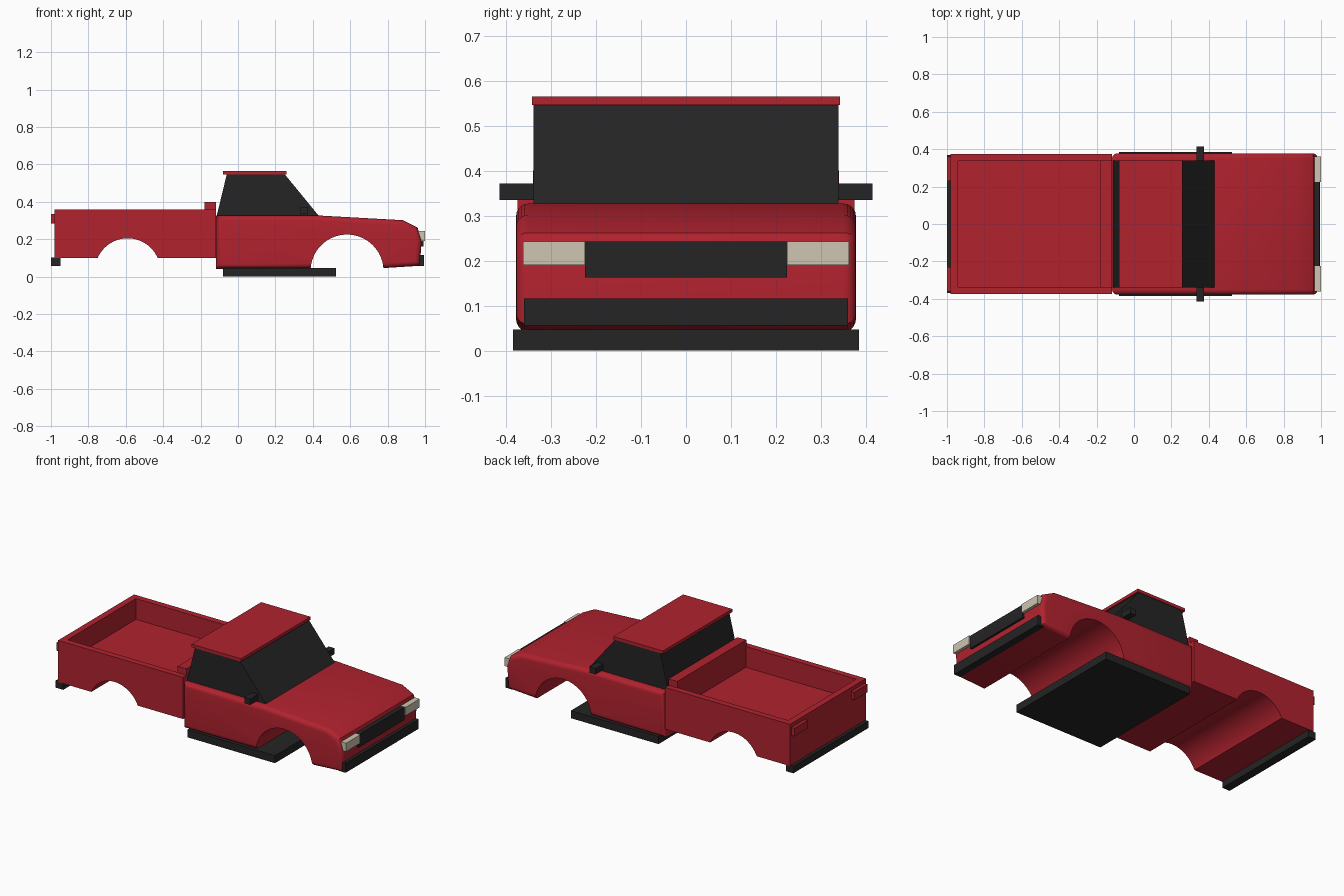
import bpy, bmesh, math

if "Cube" in bpy.data.objects:
    bpy.data.objects.remove(bpy.data.objects["Cube"])


def material(name, rgb):
    m = bpy.data.materials.new(name)
    m.diffuse_color = (*rgb, 1)
    m.use_nodes = True
    m.node_tree.nodes["Principled BSDF"].inputs["Base Color"].default_value = m.diffuse_color
    return m


RED = material("red paint", (0.44, 0.016, 0.028))
DARK = material("dark trim", (0.018, 0.018, 0.018))
CREAM = material("headlight cream", (0.62, 0.56, 0.44))


def finish(name, bm, mat):
    bmesh.ops.recalc_face_normals(bm, faces=bm.faces)
    me = bpy.data.meshes.new(name)
    bm.to_mesh(me)
    bm.free()
    ob = bpy.data.objects.new(name, me)
    bpy.context.collection.objects.link(ob)
    me.materials.append(mat)
    return ob


def prism(name, profile, half, mat, bevel=0):
    """Extrude an x-z profile across the width, optionally rounding both side outlines."""
    bm = bmesh.new()
    near = bm.faces.new([bm.verts.new((x, -half, z)) for x, z in profile])
    ext = bmesh.ops.extrude_face_region(bm, geom=[near], use_keep_orig=True)
    new = [v for v in ext["geom"] if isinstance(v, bmesh.types.BMVert)]
    bmesh.ops.translate(bm, verts=new, vec=(0, 2 * half, 0))
    if bevel:
        rim = [e for e in bm.edges if abs(e.verts[0].co.y - e.verts[1].co.y) < 1e-5]
        bmesh.ops.bevel(bm, geom=rim, offset=bevel, segments=5, profile=0.5,
                        affect='EDGES', clamp_overlap=False)
    return finish(name, bm, mat)


def box(name, x, y, z, mat):
    bm = bmesh.new()
    bmesh.ops.create_cube(bm, size=1)
    for v in bm.verts:
        v.co = [r[0] if c < 0 else r[1] for c, r in zip(v.co, (x, y, z))]
    return finish(name, bm, mat)


def cut(target, cutter):
    cutter.hide_render = True
    cutter.hide_viewport = True
    mod = target.modifiers.new("cut", 'BOOLEAN')
    mod.operation = 'DIFFERENCE'
    mod.solver = 'EXACT'
    mod.object = cutter


def wheel_arch(name, x, z, r):
    circle = [(x + r * math.cos(a * math.tau / 64), z + r * math.sin(a * math.tau / 64))
              for a in range(64)]
    return prism(name, circle, 0.6, RED)


def apply_and_smooth(ob):
    bpy.context.view_layer.update()
    dg = bpy.context.evaluated_depsgraph_get()
    me = bpy.data.meshes.new_from_object(ob.evaluated_get(dg))
    ob.modifiers.clear()
    ob.data = me
    bpy.ops.object.select_all(action='DESELECT')
    ob.select_set(True)
    bpy.context.view_layer.objects.active = ob
    bpy.ops.object.shade_smooth_by_angle(angle=math.radians(25))


# Front body with hood, rounded along its side outlines
body = prism("cab_body", [(-0.117, 0.042), (-0.117, 0.327), (0.43, 0.327), (0.88, 0.302),
                          (0.96, 0.262), (0.982, 0.195), (0.972, 0.058), (0.78, 0.046)],
             0.378, RED, bevel=0.028)
cut(body, wheel_arch("front_arch_cutter", 0.583, 0.03, 0.195))
apply_and_smooth(body)

# Open cargo bed
bed = box("cargo_bed", (-0.98, -0.117), (-0.375, 0.375), (0.10, 0.36), RED)
cut(bed, box("bed_cutter", (-0.94, -0.178), (-0.336, 0.336), (0.23, 0.6), RED))
cut(bed, wheel_arch("rear_arch_cutter", -0.59, 0.03, 0.175))
apply_and_smooth(bed)
box("bed_headboard", (-0.178, -0.117), (-0.34, 0.34), (0.355, 0.40), RED)

# Glasshouse and roof
prism("cabin_glass", [(-0.115, 0.32), (-0.06, 0.547), (0.25, 0.547), (0.432, 0.325), (0.432, 0.32)],
      0.339, DARK)
box("roof", (-0.08, 0.26), (-0.343, 0.343), (0.546, 0.565), RED)

# Underbody, bumpers and grille
box("floor_plate", (-0.08, 0.525), (-0.385, 0.385), (0, 0.047), DARK)
box("front_bumper", (0.95, 0.995), (-0.36, 0.36), (0.056, 0.116), DARK)
box("rear_bumper", (-1.0, -0.948), (-0.37, 0.37), (0.058, 0.102), DARK)
box("grille", (0.95, 0.993), (-0.225, 0.225), (0.162, 0.243), DARK)

# Paired lights and mirrors
for side, s in (("right", -1), ("left", 1)):
    def span(a, b):
        return tuple(sorted((s * a, s * b)))
    box(side + "_headlight", (0.95, 1.0), span(0.225, 0.362), (0.19, 0.243), CREAM)
    box(side + "_tail_light", (-1.0, -0.97), span(0.23, 0.36), (0.285, 0.335), RED)
    box(side + "_mirror", (0.335, 0.375), span(0.33, 0.415), (0.335, 0.372), DARK)
